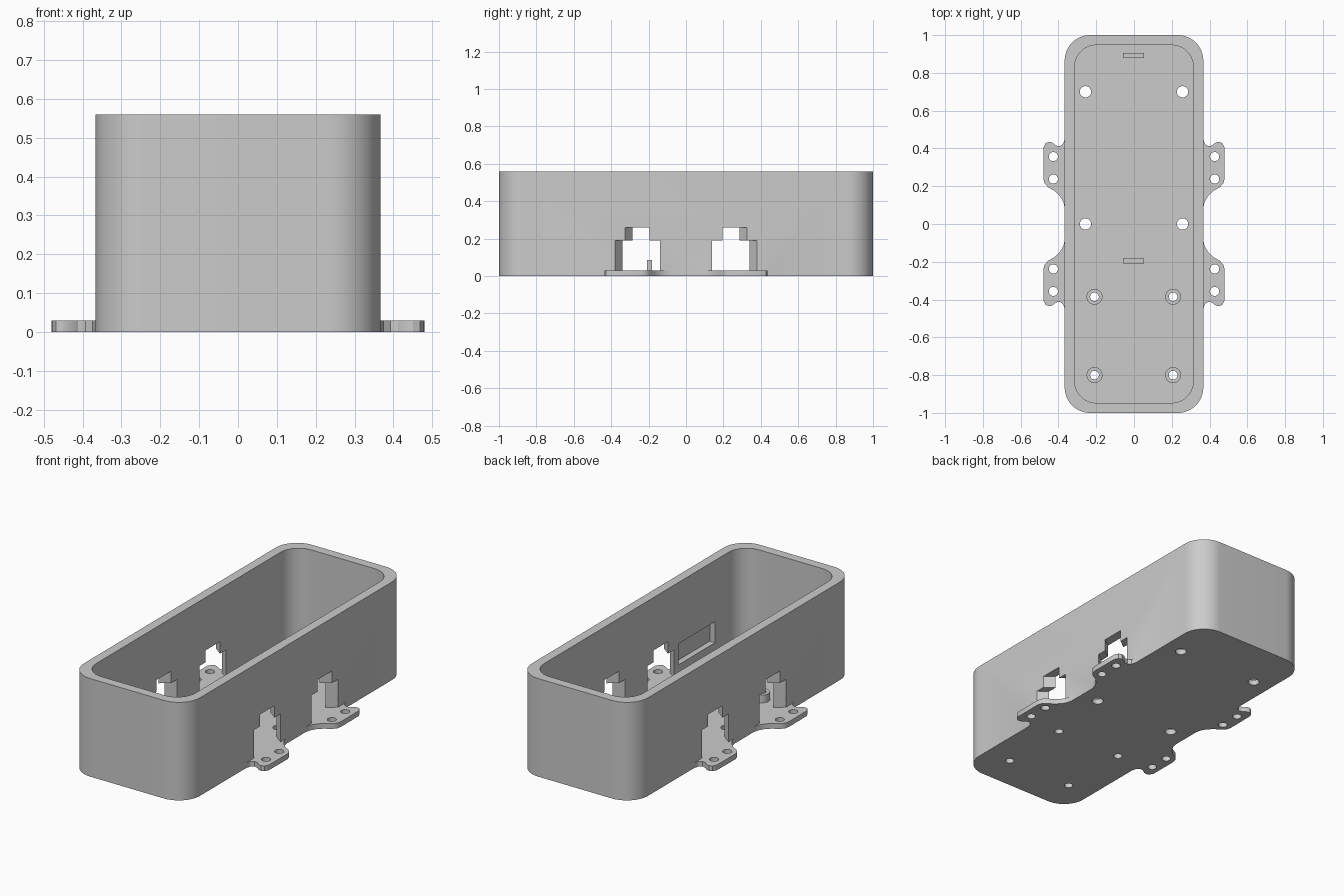
import bpy, bmesh, math

cube = bpy.data.objects.get("Cube")
if cube:
    bpy.data.objects.remove(cube, do_unlink=True)

HEIGHT, FLOOR = 0.56, 0.03
HALF_W, WALL = 0.367, 0.053

grey = bpy.data.materials.new("plain_grey")
grey.use_nodes = True
grey.diffuse_color = (0.6, 0.6, 0.6, 1)
grey.node_tree.nodes["Principled BSDF"].inputs["Base Color"].default_value = (0.6, 0.6, 0.6, 1)


def prism(name, outline, z0, z1):
    """Extrude a flat outline between two heights."""
    bm = bmesh.new()
    base = bm.faces.new([bm.verts.new((x, y, z0)) for x, y in outline])
    top = bmesh.ops.extrude_face_region(bm, geom=[base])["geom"]
    for v in top:
        if isinstance(v, bmesh.types.BMVert):
            v.co.z = z1
    bmesh.ops.recalc_face_normals(bm, faces=bm.faces[:])
    mesh = bpy.data.meshes.new(name)
    bm.to_mesh(mesh)
    bm.free()
    mesh.materials.append(grey)
    obj = bpy.data.objects.new(name, mesh)
    bpy.context.collection.objects.link(obj)
    return obj


def rounded(hx, hy, r, n=16):
    pts = []
    for i, (sx, sy) in enumerate([(1, 1), (-1, 1), (-1, -1), (1, -1)]):
        for k in range(n + 1):
            a = (i + k / n) * math.pi / 2
            pts.append((sx * (hx - r) + r * math.cos(a), sy * (hy - r) + r * math.sin(a)))
    return pts


def circle(x, y, r, n=32):
    return [(x + r * math.cos(math.tau * k / n), y + r * math.sin(math.tau * k / n)) for k in range(n)]


def rect(x0, x1, y0, y1):
    return [(x0, y0), (x1, y0), (x1, y1), (x0, y1)]


def combine(target, other, operation):
    """Apply a boolean and discard the helper."""
    mod = target.modifiers.new("bool", "BOOLEAN")
    mod.operation, mod.object, mod.solver = operation, other, "EXACT"
    bpy.context.view_layer.objects.active = target
    bpy.ops.object.modifier_apply(modifier=mod.name)
    bpy.data.objects.remove(other, do_unlink=True)


def cut(target, outline, z0, z1):
    combine(target, prism("cutter", outline, z0, z1), "DIFFERENCE")


def smooth(obj):
    bpy.ops.object.select_all(action="DESELECT")
    obj.select_set(True)
    bpy.context.view_layer.objects.active = obj
    bpy.ops.object.shade_smooth_by_angle(angle=math.radians(30))


SIDES = [(sx, sy) for sx in (1, -1) for sy in (1, -1)]

# Tray body with four mounting ears
tray = prism("tray", rounded(HALF_W, 1, 0.135), 0, HEIGHT)
ear = [(0.34, 0.46), (0.367, 0.45), (0.375, 0.425), (0.392, 0.412), (0.412, 0.415),
       (0.432, 0.431), (0.45, 0.435), (0.468, 0.428), (0.479, 0.405), (0.48, 0.24),
       (0.473, 0.215), (0.455, 0.195), (0.42, 0.175), (0.39, 0.145), (0.373, 0.115),
       (0.367, 0.085), (0.34, 0.085)]
for sx, sy in SIDES:
    combine(tray, prism("ear", [(sx * x, sy * y) for x, y in ear], 0, FLOOR), "UNION")

# Cavity
cut(tray, rounded(HALF_W - WALL, 0.947, 0.115), FLOOR, HEIGHT + 0.1)

# Stepped side windows, slanted through the wall
SLANT = 0.04 / WALL
for sx, sy in SIDES:
    for y0, y1, top in [(0.14, 0.38, 0.19), (0.195, 0.325, 0.258)]:
        xa, xb = HALF_W - WALL - 0.02, HALF_W + 0.02
        da, db = (xa - HALF_W) * SLANT, (xb - HALF_W) * SLANT
        slot = [(xa, y0 + da), (xb, y0 + db), (xb, y1 + db), (xa, y1 + da)]
        cut(tray, [(sx * x, sy * y) for x, y in slot], FLOOR, top)

# Shallow pocket in the inner left wall
cut(tray, rect(0.28, HALF_W - 0.02, -0.71, -0.38), 0.09, 0.21)

# Screw holes through ears and floor
holes = [(x, y, 0.03) for x in (-0.257, 0.257) for y in (0, 0.7)]
holes += [(x, y, 0.024) for x in (-0.427, 0.427) for y in (-0.357, -0.238, 0.238, 0.357)]
posts = [(x, y, 0.023) for x in (-0.209, 0.207) for y in (-0.8, -0.385)]
for x, y, r in holes + posts:
    cut(tray, circle(x, y, r), -0.1, 0.1)
smooth(tray)

# Hollow standoffs
for i, (x, y, r) in enumerate(posts):
    post = prism(f"standoff_{i + 1}", circle(x, y, 0.042), FLOOR, 0.075)
    cut(post, circle(x, y, r), 0, 0.2)
    smooth(post)

# Small upright floor ribs
for name, y in [("front_rib", -0.195), ("back_rib", 0.892)]:
    prism(name, rect(-0.057, 0.053, y - 0.013, y + 0.013), FLOOR, 0.085)
